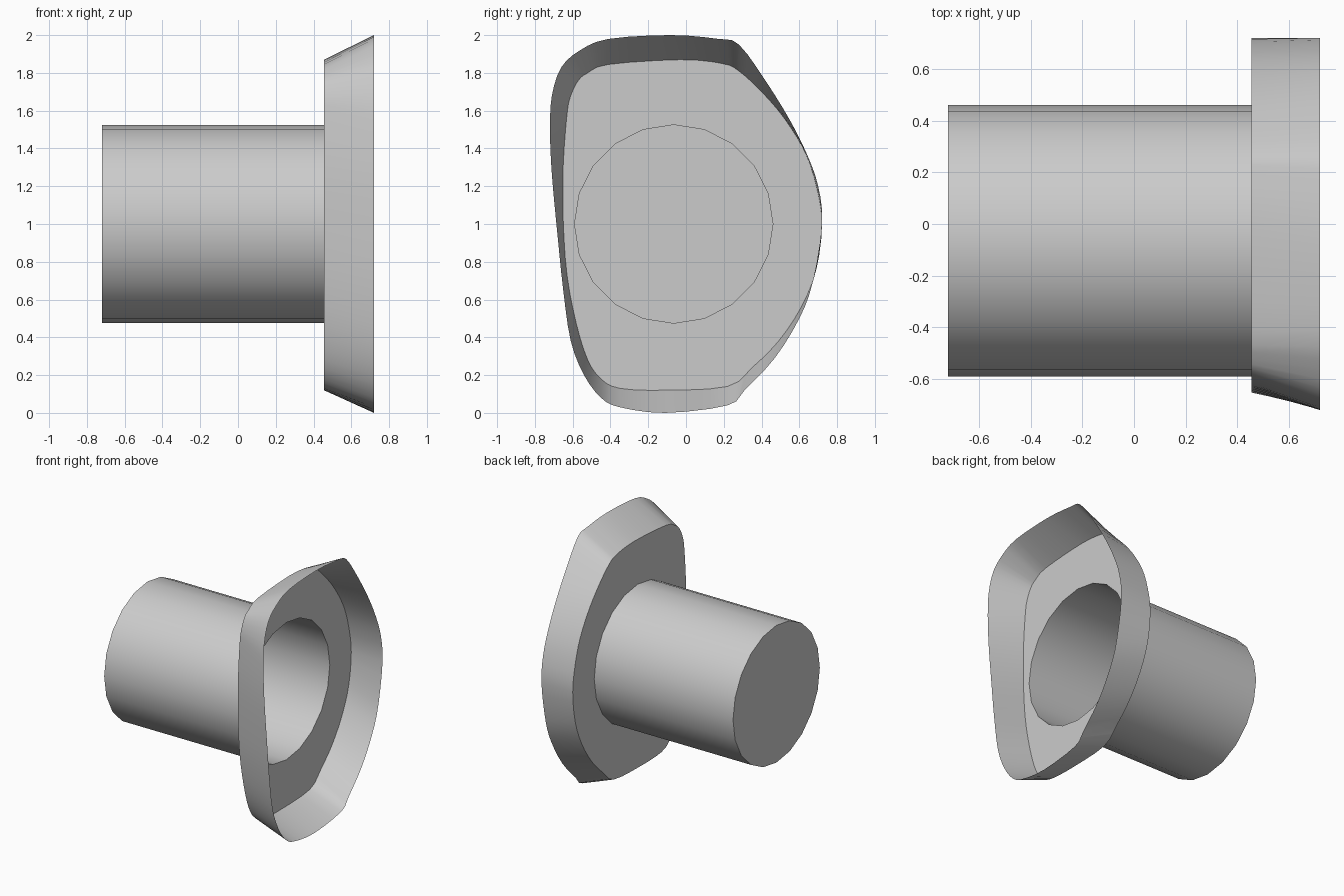
import bpy
import bmesh
import math
from mathutils import Vector

if "Cube" in bpy.data.objects:
    bpy.data.objects.remove(bpy.data.objects["Cube"], do_unlink=True)

# One plain grey for everything
grey = bpy.data.materials.new("plain grey")
grey.use_nodes = True
colour = (0.6, 0.6, 0.6, 1)
grey.diffuse_color = colour
grey.node_tree.nodes["Principled BSDF"].inputs["Base Color"].default_value = colour

BACK, PLATE, RIM = -0.72, 0.455, 0.72
CENTRE, RADIUS, SIDES = Vector((-0.065, 1.0)), 0.525, 20

# Matching (y, z) outline points of the rim and of the plate behind it
RIM_OUTLINE = [
    (-.08, 2), (.17, 1.98), (.28, 1.95), (.42, 1.76), (.55, 1.55),
    (.64, 1.37), (.7, 1.2), (.72, 1), (.67, .69), (.6, .5),
    (.47, .29), (.31, .12), (.22, .04), (-.11, 0), (-.35, .03),
    (-.45, .08), (-.54, .2), (-.61, .38), (-.65, .65), (-.68, .94),
    (-.71, 1.26), (-.72, 1.5), (-.71, 1.68), (-.66, 1.83), (-.56, 1.92),
    (-.41, 1.98)]
PLATE_OUTLINE = [
    (-.03, 1.87), (.19, 1.85), (.28, 1.81), (.4, 1.7), (.52, 1.56),
    (.63, 1.38), (.69, 1.2), (.72, 1), (.69, .76), (.61, .56),
    (.49, .38), (.35, .24), (.22, .14), (-.11, .12), (-.35, .13),
    (-.45, .18), (-.52, .28), (-.58, .47), (-.63, .73), (-.65, 1.02),
    (-.65, 1.31), (-.63, 1.58), (-.61, 1.68), (-.57, 1.76), (-.52, 1.8),
    (-.41, 1.845)]


def smooth_outline(points, steps=3):
    """Closed spline through the points."""
    pts = [Vector(p) for p in points]
    n = len(pts)
    result = []
    for i in range(n):
        a, b, c, d = (pts[(i + k) % n] for k in (-1, 0, 1, 2))
        for s in range(steps):
            t = s / steps
            result.append(b + (c - a) * t / 2
                          + (a * 2 - b * 5 + c * 4 - d) * t ** 2 / 2
                          + (b * 3 - a - c * 3 + d) * t ** 3 / 2)
    return result


def circle():
    turns = [math.tau * i / SIDES for i in range(SIDES)]
    return [CENTRE + Vector((math.sin(a), math.cos(a))) * RADIUS for a in turns]


def add_loop(bm, outline, x):
    return [bm.verts.new((x, p.x, p.y)) for p in outline]


def loop_edges(bm, verts):
    pairs = zip(verts, verts[1:] + verts[:1])
    return [bm.edges.get(p) or bm.edges.new(p) for p in pairs]


def skin(bm, back, front):
    """Wall of quads facing away from the axis."""
    n = len(back)
    for i in range(n):
        j = (i + 1) % n
        bm.faces.new((back[i], back[j], front[j], front[i]))


def finish(name, bm):
    bm.normal_update()
    mesh = bpy.data.meshes.new(name)
    bm.to_mesh(mesh)
    bm.free()
    mesh.materials.append(grey)
    obj = bpy.data.objects.new(name, mesh)
    bpy.context.collection.objects.link(obj)
    bpy.ops.object.select_all(action="DESELECT")
    obj.select_set(True)
    bpy.context.view_layer.objects.active = obj
    bpy.ops.object.shade_smooth_by_angle(angle=math.radians(35))


# Flared collar wall, open towards +x
bm = bmesh.new()
skin(bm, add_loop(bm, smooth_outline(PLATE_OUTLINE), PLATE),
     add_loop(bm, smooth_outline(RIM_OUTLINE), RIM))
finish("flared_collar", bm)

# Flat plate with a round hole where the tube joins
bm = bmesh.new()
edges = loop_edges(bm, add_loop(bm, smooth_outline(PLATE_OUTLINE), PLATE))
edges += loop_edges(bm, add_loop(bm, circle(), PLATE))
bmesh.ops.triangle_fill(bm, use_beauty=True, edges=edges, normal=(-1, 0, 0))
bm.normal_update()
bmesh.ops.reverse_faces(bm, faces=[f for f in bm.faces if f.normal.x > 0])
finish("collar_plate", bm)

# Hollow tube with a closed far end
bm = bmesh.new()
back = add_loop(bm, circle(), BACK)
skin(bm, back, add_loop(bm, circle(), PLATE))
bm.faces.new(back[::-1])
finish("tube", bm)
